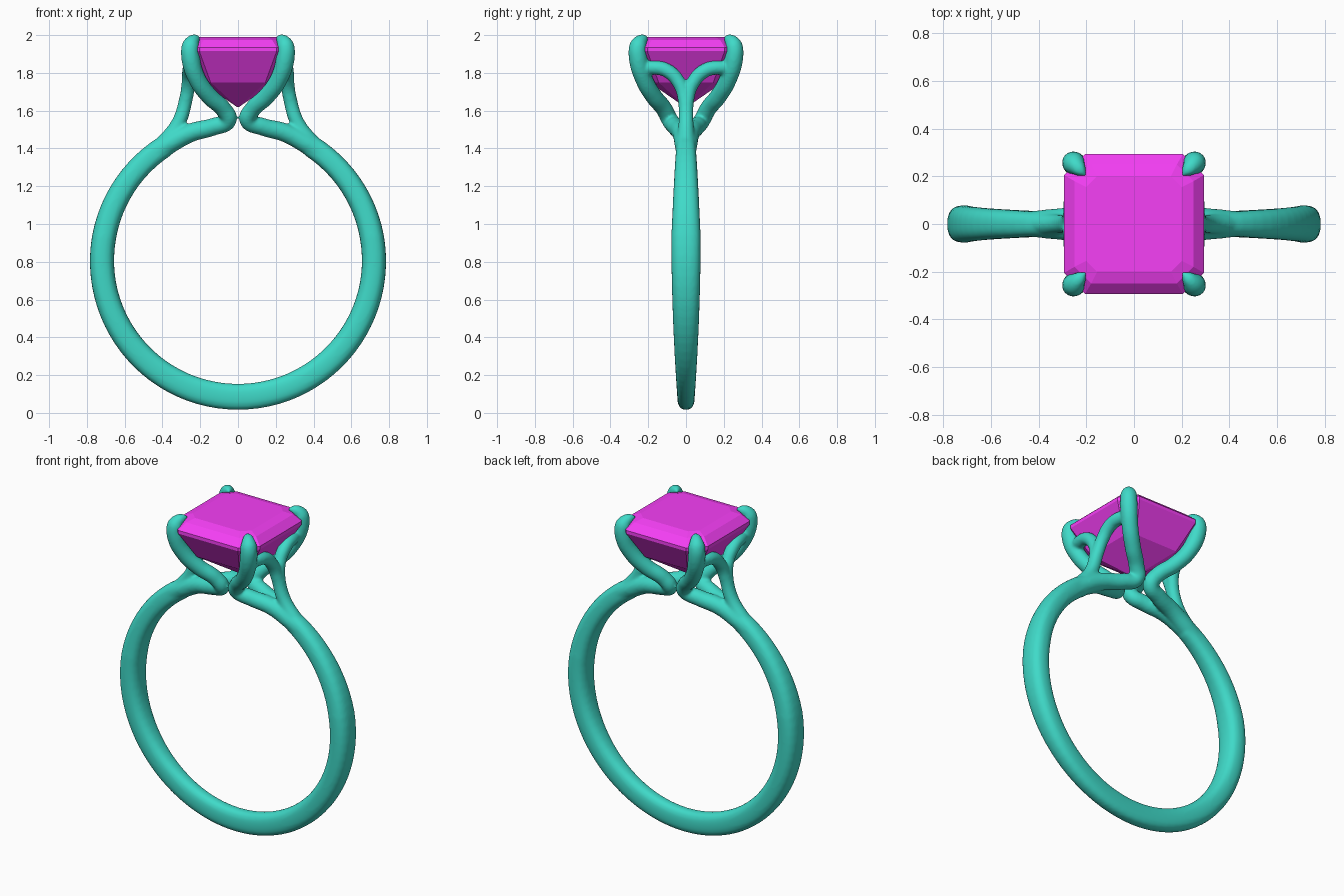
import bpy, bmesh, math

if "Cube" in bpy.data.objects:
    bpy.data.objects.remove(bpy.data.objects["Cube"])

CZ = 0.805  # height of the finger-hole centre


def material(name, color):
    m = bpy.data.materials.new(name)
    m.diffuse_color = color
    m.use_nodes = True
    m.node_tree.nodes["Principled BSDF"].inputs["Base Color"].default_value = m.diffuse_color
    return m


def add_mesh(name, bm):
    bmesh.ops.recalc_face_normals(bm, faces=bm.faces)
    me = bpy.data.meshes.new(name)
    bm.to_mesh(me)
    bm.free()
    ob = bpy.data.objects.new(name, me)
    bpy.context.collection.objects.link(ob)
    return ob


def loft(bm, loops, closed_ends=True):
    rings = [[bm.verts.new(p) for p in loop] for loop in loops]
    n = len(rings[0])
    for a, b in zip(rings, rings[1:]):
        for i in range(n):
            j = (i + 1) % n
            bm.faces.new((a[i], a[j], b[j], b[i]))
    if closed_ends:
        bm.faces.new(rings[0])
        bm.faces.new(rings[-1])


def tube(name, pts):
    # smooth tube through (x, y, z, radius) points
    cu = bpy.data.curves.new(name, 'CURVE')
    cu.dimensions = '3D'
    cu.bevel_depth = 1.0
    cu.bevel_resolution = 6
    cu.resolution_u = 8
    cu.use_fill_caps = True
    sp = cu.splines.new('BEZIER')
    sp.bezier_points.add(len(pts) - 1)
    for bp, (x, y, z, r) in zip(sp.bezier_points, pts):
        bp.co = (x, y, z)
        bp.radius = r
        bp.handle_left_type = bp.handle_right_type = 'AUTO'
    ob = bpy.data.objects.new(name, cu)
    bpy.context.collection.objects.link(ob)
    return ob


# shank: arc open at the top, narrow at the bottom and shoulders, wide at the sides
def shank_section(t):
    a = math.radians(-90 + t)
    u = abs(t)
    k = (1 - math.cos(math.radians(min(u, 100) * 1.8))) / 2
    half_y = 0.046 + 0.032 * k
    half_r = 0.069 - 0.005 * k
    if u > 100:
        s = (u - 100) / 50
        half_y -= 0.028 * s
        half_r -= 0.006 * s
    loop = []
    for i in range(24):
        b = 2 * math.pi * i / 24
        c, s = math.cos(b), math.sin(b)
        rr = 0.72 + half_r * math.copysign(abs(c) ** 0.8, c)
        yy = half_y * math.copysign(abs(s) ** 0.8, s)
        loop.append((rr * math.cos(a), yy, CZ + rr * math.sin(a)))
    return loop


bm = bmesh.new()
loft(bm, [shank_section(t) for t in range(-148, 149, 4)])
parts = [add_mesh("shank", bm)]

# prongs: lower shoulder branch runs to the middle, then loops out to a claw
prong = [(.46, 0, 1.365, .052), (.36, .008, 1.428, .054), (.25, .025, 1.483, .050),
         (.13, .055, 1.515, .047), (.052, .085, 1.55, .045), (.078, .115, 1.608, .045),
         (.15, .170, 1.675, .046), (.215, .222, 1.765, .047), (.25, .253, 1.875, .050),
         (.25, .252, 1.945, .047), (.227, .227, 1.978, .030), (.203, .203, 1.985, .006)]
# side braces: upper shoulder branch, forking in a Y to meet two prongs
brace = [(.46, 0, 1.365, .048), (.37, 0, 1.45, .046), (.31, .002, 1.545, .038),
         (.276, .008, 1.66, .036), (.262, .035, 1.745, .037), (.258, .10, 1.812, .038),
         (.25, .17, 1.828, .038), (.235, .235, 1.82, .036)]
for sx in (1, -1):
    for sy in (1, -1):
        for nm, path in (("prong", prong), ("brace", brace)):
            parts.append(tube(nm, [(x * sx, y * sy, z, r) for x, y, z, r in path]))

# band: fuse all metal parts into one flowing surface
dg = bpy.context.evaluated_depsgraph_get()
bm = bmesh.new()
for p in parts:
    me = bpy.data.meshes.new_from_object(p.evaluated_get(dg))
    bm.from_mesh(me)
    bpy.data.meshes.remove(me)
for p in parts:
    bpy.data.objects.remove(p)
bmesh.ops.remove_doubles(bm, verts=bm.verts, dist=1e-5)
band = add_mesh("ring_band", bm)
rm = band.modifiers.new("fuse", 'REMESH')
rm.mode = 'VOXEL'
rm.voxel_size = 0.0085
rm.use_smooth_shade = True
sm = band.modifiers.new("soften", 'SMOOTH')
sm.factor = 0.5
sm.iterations = 6
band.data.materials.append(material("teal_metal", (0.05, 0.70, 0.58, 1)))


# gem: step-cut square stone with clipped corners
def octagon(h, c, z):
    k = h - c
    return [(h, -k, z), (h, k, z), (k, h, z), (-k, h, z),
            (-h, k, z), (-h, -k, z), (-k, -h, z), (k, -h, z)]


bm = bmesh.new()
loft(bm, [octagon(*s) for s in ((.20, .045, 1.99), (.25, .07, 1.975), (.293, .088, 1.935),
                                (.293, .088, 1.915), (.195, .05, 1.75), (.006, .002, 1.62))])
gem = add_mesh("gem", bm)
gem.data.materials.append(material("magenta_stone", (0.92, 0.05, 0.92, 1)))
